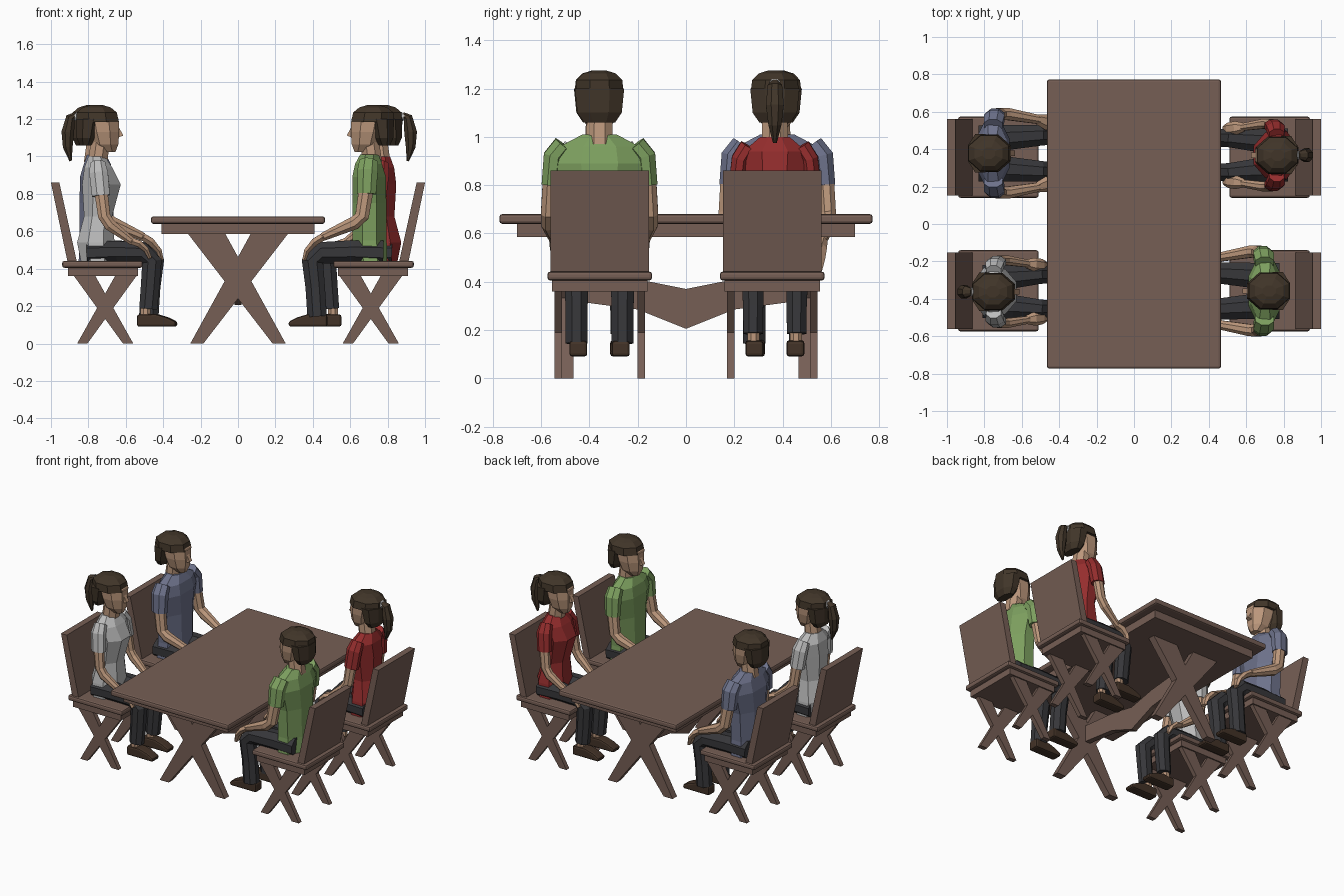
import bpy, bmesh, math
from mathutils import Vector, Matrix

if "Cube" in bpy.data.objects:
    bpy.data.objects.remove(bpy.data.objects["Cube"])


def material(name, r, g, b):
    m = bpy.data.materials.new(name)
    m.diffuse_color = (r, g, b, 1)
    m.use_nodes = True
    m.node_tree.nodes["Principled BSDF"].inputs["Base Color"].default_value = m.diffuse_color
    return m


WOOD = material("wood", .18, .113, .09)
SKIN = material("skin", .5, .31, .2)
HAIR = material("hair", .053, .036, .022)
CLOTH = material("trousers", .038, .038, .042)
LEATHER = material("shoes", .055, .032, .02)
TIE = material("hair_tie", .6, .6, .6)
GREEN = material("green_shirt", .205, .35, .115)
RED = material("red_shirt", .3, .026, .026)
BLUE = material("blue_shirt", .155, .17, .26)
WHITE = material("white_shirt", .5, .5, .5)


def build(name, verts, faces, mat, M, bevel=0):
    bm = bmesh.new()
    vs = [bm.verts.new(M @ Vector(v)) for v in verts]
    for f in faces:
        bm.faces.new([vs[i] for i in f])
    bmesh.ops.recalc_face_normals(bm, faces=bm.faces)
    me = bpy.data.meshes.new(name)
    bm.to_mesh(me)
    bm.free()
    me.materials.append(mat)
    ob = bpy.data.objects.new(name, me)
    bpy.context.collection.objects.link(ob)
    if bevel:
        mod = ob.modifiers.new("bevel", "BEVEL")
        mod.width, mod.segments = bevel, 2
    return ob


def skin_rings(n, rings):
    faces = [tuple(range(n)), tuple(range((rings - 1) * n, rings * n))]
    for r in range(rings - 1):
        for i in range(n):
            j = (i + 1) % n
            faces.append((r * n + i, r * n + j, r * n + n + j, r * n + n + i))
    return faces


def prism(name, pts, y0, y1, mat, M, bevel=0):
    """Side profile in x, z pushed from y0 to y1."""
    verts = [(x, y, z) for y in (y0, y1) for x, z in pts]
    return build(name, verts, skin_rings(len(pts), 2), mat, M, bevel)


def slab(name, x0, x1, hy, z0, z1, mat, M, bevel=0):
    return prism(name, [(x0, z0), (x1, z0), (x1, z1), (x0, z1)], -hy, hy, mat, M, bevel)


def loft(name, rows, mat, M, n=8, upright=False):
    """Rows are x, y, z, depth radius, width radius along a path."""
    pts = [Vector(r[:3]) for r in rows]
    verts, k = [], 1 / math.cos(math.pi / n)
    for i, (p, row) in enumerate(zip(pts, rows)):
        t = (pts[min(i + 1, len(pts) - 1)] - pts[max(i - 1, 0)]).normalized()
        if upright:
            t = Vector((0, 0, 1))
        side = Vector((0, 1, 0))
        side = (side - t * side.dot(t)).normalized()
        up = t.cross(side)
        for j in range(n):
            a = 2 * math.pi * (j + .5) / n
            verts.append(p + up * (row[3] * k * math.cos(a)) + side * (row[4] * k * math.sin(a)))
    return build(name, verts, skin_rings(n, len(rows)), mat, M)


def cross_legs(name, bottom, top, height, ys, half, M):
    """Two tapered beams crossing in an X at each y."""
    for y in ys:
        for s in (-1, 1):
            pts = [(-s * bottom[0], 0), (-s * bottom[1], 0), (s * top[0], height), (s * top[1], height)]
            prism(name, pts, y - half, y + half, WOOD, M)


# Table
I = Matrix.Identity(4)
slab("table_top", -.465, .465, .773, .64, .68, WOOD, I, .012)
slab("table_apron", -.41, .41, .70, .585, .64, WOOD, I)
cross_legs("table_leg", (.255, .185), (.27, .07), .59, (-.49, .49), .025, I)
bottom = [(-.5, .325), (-.2, .285), (0, .205), (.2, .285), (.5, .325)]
top = [(.5, .44), (.2, .41), (0, .37), (-.2, .41), (-.5, .44)]
prism("table_stretcher", bottom + top, -.02, .02, WOOD, Matrix.Rotation(math.pi / 2, 4, 'Z'))


# Chair, facing +x around its leg centre
def chair(M):
    slab("chair_seat", -.23, .2, .217, .405, .442, WOOD, M, .012)
    slab("chair_seat_frame", -.2, .175, .197, .36, .405, WOOD, M)
    prism("chair_back", [(-.2, .43), (-.15, .43), (-.245, .86), (-.29, .86)], -.204, .204, WOOD, M)
    cross_legs("chair_leg", (.15, .095), (.17, .055), .365, (-.172, .172), .016, M)


# Head, shared by every sitter
def head(M):
    loft("neck", [(-.005, 0, .97, .052, .055), (.01, 0, 1.09, .05, .052)], SKIN, M, upright=True)
    loft("head", [(.06, 0, 1.025, .03, .032), (.035, 0, 1.065, .07, .062), (.025, 0, 1.13, .085, .078),
                  (.015, 0, 1.2, .092, .082), (0, 0, 1.25, .07, .06)], SKIN, M, upright=True)
    prism("nose", [(.1, 1.17), (.132, 1.112), (.1, 1.1)], -.014, .014, SKIN, M)
    loft("hair_cap", [(-.005, 0, 1.185, .113, .1), (-.01, 0, 1.235, .107, .094),
                      (-.01, 0, 1.262, .075, .068), (-.01, 0, 1.274, .035, .03)], HAIR, M, upright=True)
    loft("hair_back", [(-.07, 0, 1.06, .03, .065), (-.066, 0, 1.1, .052, .092),
                       (-.055, 0, 1.2, .066, .102)], HAIR, M, upright=True)


def shoe(x, y, M):
    pts = [(x, .09), (x + .205, .09), (x + .21, .115), (x + .16, .14), (x + .1, .158), (x, .155)]
    prism("shoe", pts, y - .037, y + .037, LEATHER, M, .012)


def man(shirt, M):
    head(M)
    loft("shirt", [(.005, 0, .43, .09, .15), (.01, 0, .55, .092, .14), (.01, 0, .75, .09, .15),
                   (.012, 0, .89, .09, .185), (.015, 0, .96, .072, .165),
                   (.01, 0, 1.01, .05, .07)], shirt, M, upright=True)
    for s in (-1, 1):
        loft("sleeve", [(.015, s * .15, .968, .05, .04), (.02, s * .188, .92, .055, .044),
                        (.025, s * .2, .8, .05, .04)], shirt, M)
        loft("arm", [(.025, s * .2, .84, .04, .034), (.05, s * .21, .68, .037, .033),
                     (.09, s * .21, .645, .036, .032), (.26, s * .18, .57, .022, .024)], SKIN, M)
        loft("hand", [(.25, s * .182, .575, .02, .024), (.3, s * .165, .545, .02, .036),
                      (.345, s * .16, .495, .015, .033), (.36, s * .16, .445, .01, .022)], SKIN, M, 6)
        loft("trouser_leg", [(-.06, s * .075, .485, .065, .075), (.1, s * .085, .49, .062, .066),
                             (.27, s * .097, .485, .058, .055), (.315, s * .097, .44, .058, .05),
                             (.3, s * .095, .3, .052, .046), (.29, s * .095, .145, .052, .046)], CLOTH, M)
        shoe(.235, s * .088, M)


def woman(shirt, M):
    head(M)
    loft("hair_tie", [(-.1, 0, 1.2, .022, .022), (-.13, 0, 1.222, .022, .022)], TIE, M)
    loft("ponytail", [(-.122, 0, 1.222, .016, .018), (-.15, 0, 1.21, .024, .03), (-.165, 0, 1.13, .034, .037),
                      (-.165, 0, 1.05, .026, .027), (-.15, 0, .975, .006, .008)], HAIR, M)
    loft("shirt", [(-.005, 0, .44, .09, .135), (-.015, 0, .54, .1, .13), (-.003, 0, .68, .075, .105),
                   (.015, 0, .85, .103, .12), (-.002, 0, .94, .075, .13),
                   (-.01, 0, 1.0, .045, .06)], shirt, M, upright=True)
    for s in (-1, 1):
        loft("sleeve", [(-.005, s * .11, .962, .04, .035), (0, s * .143, .91, .05, .036),
                        (.012, s * .158, .79, .048, .034)], shirt, M)
        loft("arm", [(.01, s * .158, .83, .036, .027), (.03, s * .168, .68, .033, .026),
                     (.06, s * .168, .635, .032, .026), (.18, s * .15, .545, .02, .02)], SKIN, M)
        loft("hand", [(.17, s * .15, .55, .018, .02), (.215, s * .145, .535, .018, .032),
                      (.255, s * .14, .5, .014, .03), (.275, s * .14, .455, .01, .02)], SKIN, M, 6)
        loft("trouser_leg", [(-.06, s * .07, .485, .062, .072), (.1, s * .08, .49, .058, .062),
                             (.24, s * .092, .485, .054, .05), (.285, s * .092, .44, .053, .046),
                             (.275, s * .09, .3, .05, .042), (.265, s * .09, .185, .048, .04)], CLOTH, M)
        loft("ankle", [(.25, s * .088, .2, .026, .024), (.25, s * .088, .135, .028, .026)], SKIN, M)
        shoe(.205, s * .085, M)


# Four places, those on the right turned to face the table
def place(x, y):
    turn = math.pi if x > 0 else 0
    return Matrix.Translation((x, y, 0)) @ Matrix.Rotation(turn, 4, 'Z')


for x in (-.71, .71):
    for y in (-.357, .357):
        chair(place(x, y))
woman(WHITE, place(-.745, -.362))
woman(RED, place(.758, .368))
man(BLUE, place(-.767, .378))
man(GREEN, place(.713, -.358))
